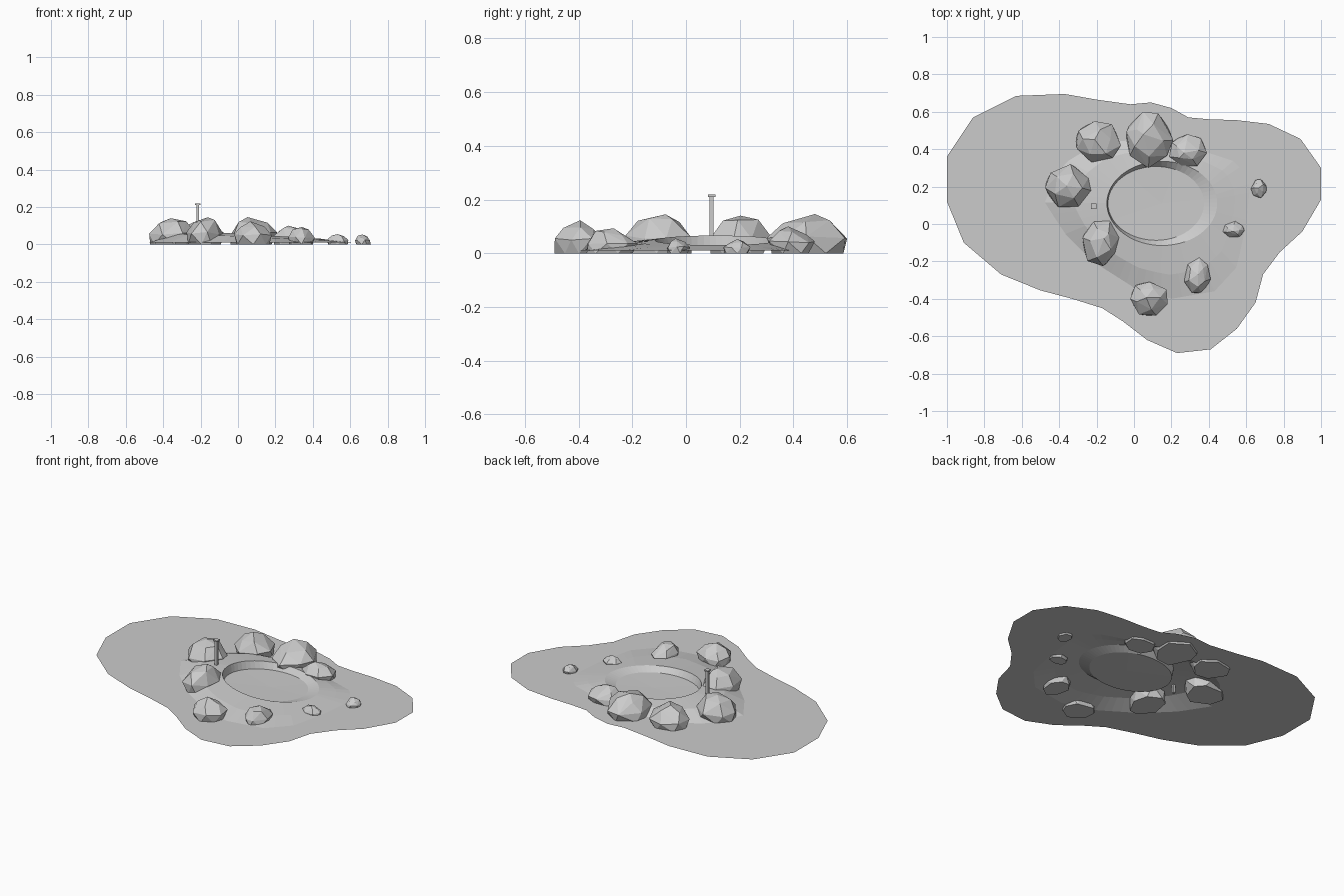
import bpy
import bmesh
import math
import random
from mathutils import Vector

default_cube = bpy.data.objects.get("Cube")
if default_cube:
    bpy.data.objects.remove(default_cube, do_unlink=True)

# One stone grey for everything
stone = bpy.data.materials.new("stone_grey")
stone.use_nodes = True
grey = (0.6, 0.6, 0.6, 1)
stone.diffuse_color = grey
stone.node_tree.nodes["Principled BSDF"].inputs["Base Color"].default_value = grey


def finish(name, bm):
    """Turn a bmesh into a flat shaded object."""
    mesh = bpy.data.meshes.new(name)
    bm.to_mesh(mesh)
    bm.free()
    mesh.materials.append(stone)
    obj = bpy.data.objects.new(name, mesh)
    bpy.context.collection.objects.link(obj)
    return obj


def cross(a, b):
    return a.x * b.y - a.y * b.x


def on_outline(points, centre, angle):
    """Where a ray from the centre meets a closed outline."""
    ray = Vector((math.cos(angle), math.sin(angle)))
    best = 0
    for p, q in zip(points, points[1:] + points[:1]):
        start, edge = Vector(p) - centre, Vector(q) - Vector(p)
        turn = cross(ray, edge)
        if abs(turn) < 1e-9:
            continue
        distance, along = cross(start, edge) / turn, cross(start, ray) / turn
        if -1e-5 <= along <= 1.00001:
            best = max(best, distance)
    return centre + ray * best


# Terrain: flat shore, low mound and sunken basin as one open sheet
SHORE = [(-1, .36), (-.86, .57), (-.63, .685), (-.37, .695), (-.2, .665), (-.02, .64),
         (.09, .65), (.2, .62), (.29, .57), (.4, .56), (.55, .555), (.72, .535),
         (.89, .455), (1, .3), (1, .13), (.9, -.04), (.78, -.15), (.69, -.27),
         (.65, -.42), (.55, -.56), (.41, -.67), (.23, -.69), (.07, -.62), (-.06, -.52),
         (-.17, -.45), (-.33, -.4), (-.5, -.355), (-.71, -.27), (-.91, -.1), (-1, .12)]
FOOT = [(-.48, .12), (-.37, -.05), (-.22, -.2), (0, -.34), (.2, -.4), (.43, -.36),
        (.55, -.23), (.6, 0), (.62, .2), (.55, .33), (.4, .38), (.1, .46),
        (-.2, .43), (-.38, .32)]
CENTRE = Vector((.15, .11))
GROUND_Z, FLOOR_Z = .01, .016


def terrain_column(angle):
    """Points of the terrain from the shore inwards along one direction."""
    left = .5 - .5 * math.cos(angle)
    rim_z = .03 + .036 * left
    shore = on_outline(SHORE, CENTRE, angle)
    foot = on_outline(FOOT, CENTRE, angle)
    rim = CENTRE + Vector((.295 * math.cos(angle), .225 * math.sin(angle)))
    crest = rim.lerp(foot, .55)
    floor = CENTRE + (rim - CENTRE) * (.76 + .22 * left)
    return [shore.to_3d() + Vector((0, 0, GROUND_Z)),
            foot.to_3d() + Vector((0, 0, GROUND_Z)),
            crest.to_3d() + Vector((0, 0, rim_z - .012)),
            rim.to_3d() + Vector((0, 0, rim_z)),
            floor.to_3d() + Vector((0, 0, FLOOR_Z))]


def build_terrain():
    corners = sorted(math.atan2(y - CENTRE.y, x - CENTRE.x) for x, y in SHORE)
    angles = []
    for a, b in zip(corners, corners[1:] + [corners[0] + math.tau]):
        angles += [a, (a + b) / 2]
    bm = bmesh.new()
    columns = [[bm.verts.new(p) for p in terrain_column(a)] for a in angles]
    middle = bm.verts.new((CENTRE.x, CENTRE.y, FLOOR_Z - .003))
    for now, after in zip(columns, columns[1:] + columns[:1]):
        for i in range(len(now) - 1):
            bm.faces.new((now[i], after[i], after[i + 1], now[i + 1]))
        bm.faces.new((now[-1], after[-1], middle))
    finish("terrain", bm)


# Boulders: faceted hulls fitted to a footprint and a height
def build_boulder(name, x0, x1, y0, y1, height, phase, seed):
    rng = random.Random(seed)
    points = []
    for z, size, sides in ((0, .9, 7), (.42, 1, 7), (.82, .62, 5)):
        for i in range(sides):
            angle = phase + (i + z + rng.uniform(-.2, .2)) * math.tau / sides
            radius = size * rng.uniform(.9, 1.06)
            lift = z * rng.uniform(.85, 1.1)
            points.append(Vector((radius * math.cos(angle), radius * math.sin(angle), lift)))
    points.append(Vector((rng.uniform(-.2, .2), rng.uniform(-.2, .2), 1)))
    lo = [min(p[k] for p in points) for k in range(3)]
    hi = [max(p[k] for p in points) for k in range(3)]
    box = ((x0, x1), (y0, y1), (0, height))
    bm = bmesh.new()
    for p in points:
        bm.verts.new([a + (b - a) * (p[k] - lo[k]) / (hi[k] - lo[k])
                      for k, (a, b) in enumerate(box)])
    bmesh.ops.convex_hull(bm, input=bm.verts)
    loose = [v for v in bm.verts if not v.link_faces]
    bmesh.ops.delete(bm, geom=loose, context="VERTS")
    bmesh.ops.recalc_face_normals(bm, faces=bm.faces)
    finish(name, bm)


# Signpost: a thin square shaft with a small flat cap
def build_post(x, y):
    bm = bmesh.new()
    for width, bottom, top in ((.015, .01, .21), (.028, .21, .218)):
        made = bmesh.ops.create_cube(bm, size=1)["verts"]
        bmesh.ops.scale(bm, vec=(width, width, top - bottom), verts=made)
        bmesh.ops.translate(bm, vec=(x, y, (top + bottom) / 2), verts=made)
    finish("marker_post", bm)


build_terrain()
build_boulder("boulder_back_right", -.31, -.07, .33, .55, .13, .5, 1)
build_boulder("boulder_right", -.475, -.23, .09, .32, .14, .2, 2)
build_boulder("boulder_front_right", -.275, -.08, -.225, .02, .145, .8, 3)
build_boulder("boulder_front", -.02, .18, -.49, -.31, .123, .1, 4)
build_boulder("boulder_back", -.04, .21, .3, .6, .146, 1.5, 5)
build_boulder("boulder_back_left", .19, .39, .31, .48, .1, .4, 6)
build_boulder("boulder_front_left", .27, .41, -.37, -.18, .093, 1.2, 7)
build_boulder("small_rock_left", .475, .59, -.07, .015, .055, .3, 8)
build_boulder("small_rock_far_left", .625, .71, .14, .24, .053, .9, 9)
build_post(-.215, .095)
